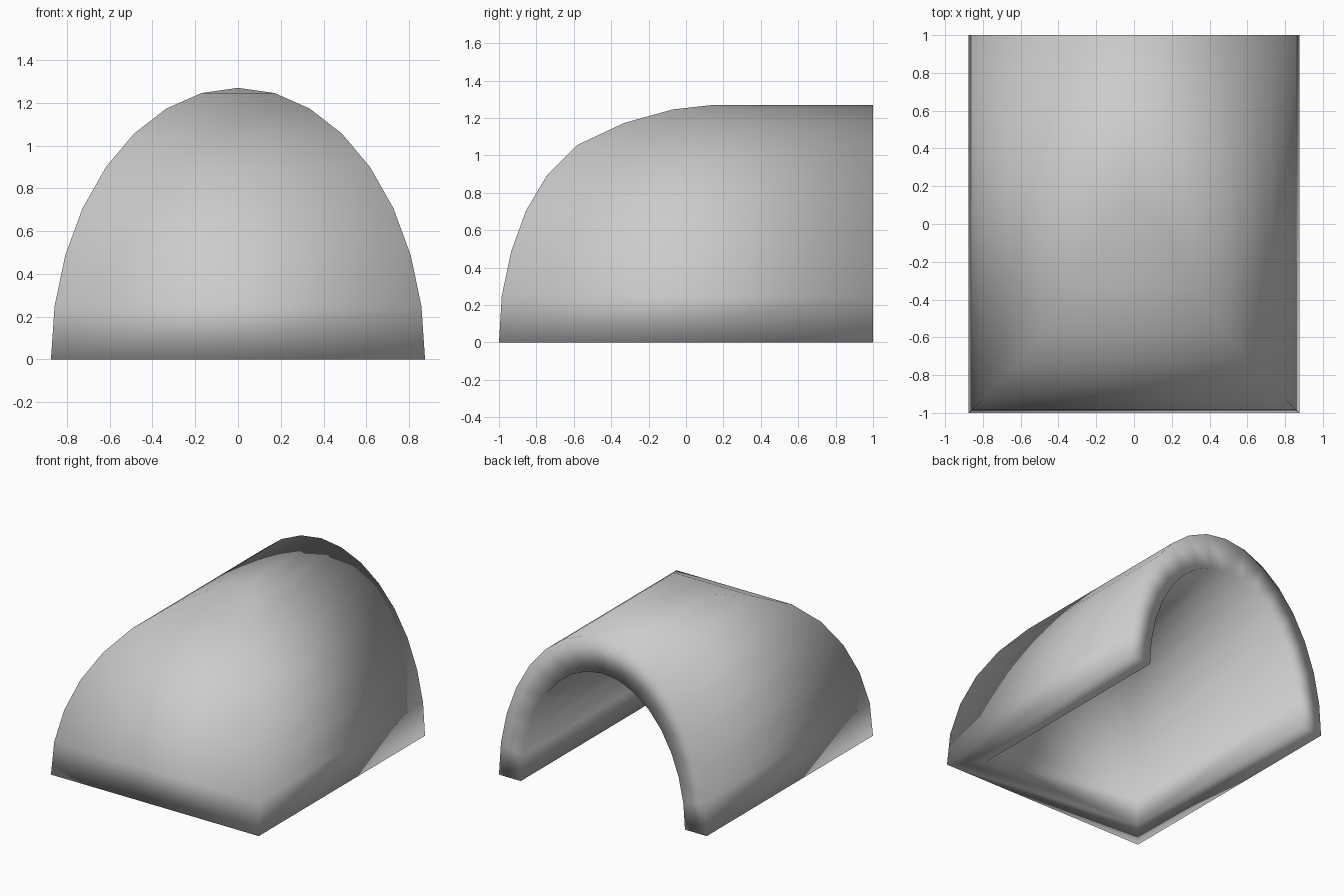
import bpy, bmesh, math

cube = bpy.data.objects.get("Cube")
if cube:
    bpy.data.objects.remove(cube, do_unlink=True)

HALF_WIDTH, HEIGHT, BACK, INNER_SCALE = 0.875, 1.27, 1.0, 0.79
# Depth of the curved front at each level, from the ground to the crown
FRONT = [-1.0, -0.985, -0.935, -0.855, -0.74, -0.58, -0.33, -0.07, 0.15]
STEPS = len(FRONT) - 1

grey = bpy.data.materials.new("plain_grey")
grey.use_nodes = True
colour = (0.6, 0.6, 0.6, 1)
grey.diffuse_color = colour
grey.node_tree.nodes["Principled BSDF"].inputs["Base Color"].default_value = colour

bm = bmesh.new()


def shell(scale):
    """Rows of four points: back right, front right, front left, back left."""
    rows = []
    for k, front in enumerate(FRONT):
        angle = math.pi / 2 * k / STEPS
        x = HALF_WIDTH * math.cos(angle) * scale
        z = HEIGHT * math.sin(angle) * scale
        y = front * scale
        rows.append([bm.verts.new(p) for p in
                     ((-x, BACK, z), (-x, y, z), (x, y, z), (x, BACK, z))])
    return rows


outer, inner = shell(1), shell(INNER_SCALE)

# Vault walls and rounded front, outside and inside
for rows in (outer, inner):
    for low, high in zip(rows, rows[1:]):
        for i in range(3):
            quad = [low[i], low[i + 1], high[i + 1], high[i]]
            bm.faces.new(quad if rows is outer else quad[::-1])

# Bottom rim
for i in range(3):
    bm.faces.new((outer[0][i + 1], outer[0][i], inner[0][i], inner[0][i + 1]))

# Arched rim around the open back
for k in range(STEPS):
    for i in (0, 3):
        bm.faces.new((outer[k][i], outer[k + 1][i], inner[k + 1][i], inner[k][i]))

bmesh.ops.remove_doubles(bm, verts=bm.verts, dist=0.0005)
bmesh.ops.recalc_face_normals(bm, faces=bm.faces)
for face in bm.faces:
    face.smooth = True

mesh = bpy.data.meshes.new("vaulted_shelter")
bm.to_mesh(mesh)
bm.free()
mesh.materials.append(grey)
shelter = bpy.data.objects.new("vaulted_shelter", mesh)
bpy.context.collection.objects.link(shelter)
